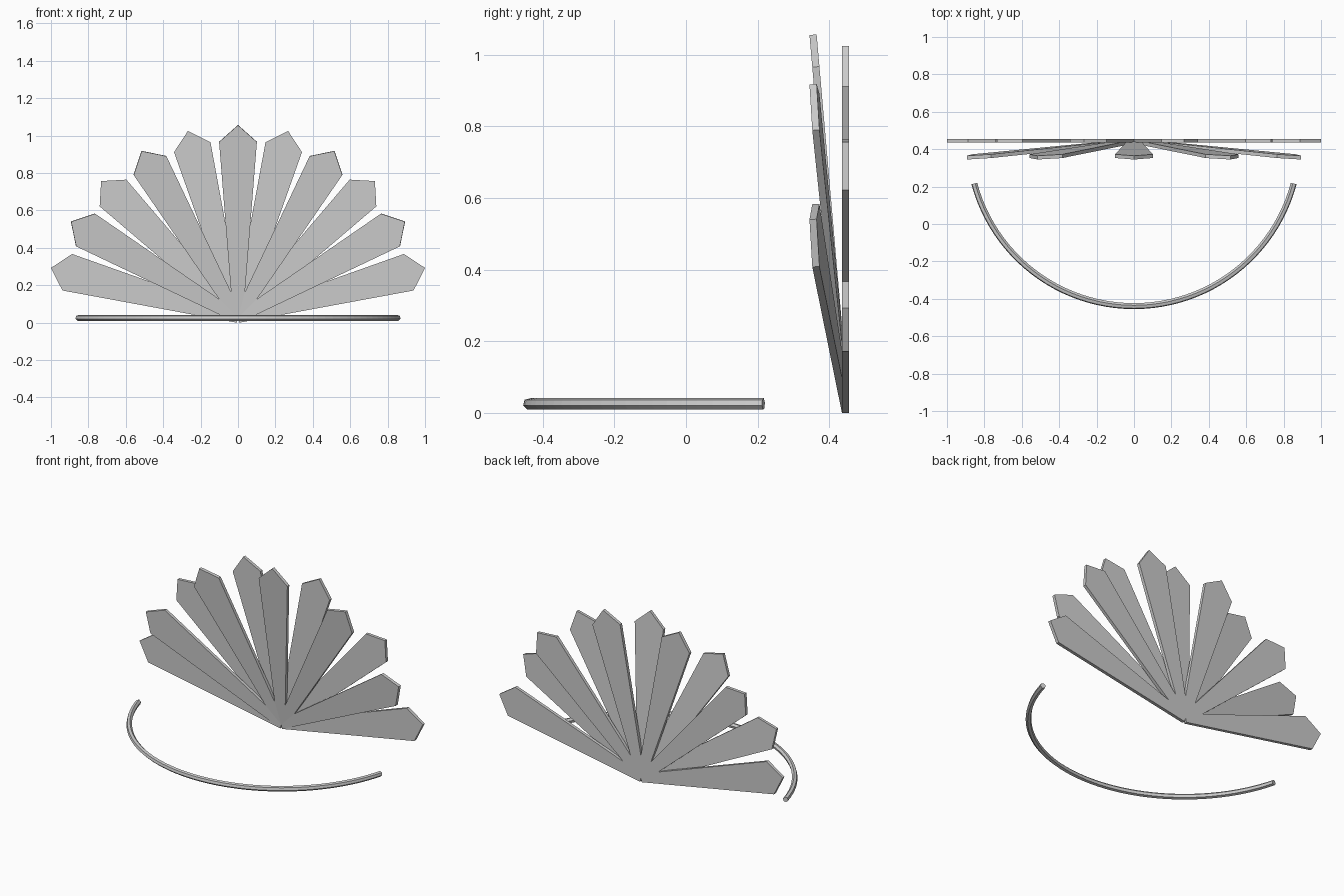
import bpy, bmesh
from math import radians, sin, cos
from mathutils import Matrix, Vector

cube = bpy.data.objects.get("Cube")
if cube:
    bpy.data.objects.remove(cube, do_unlink=True)

# One plain grey for everything
GREY = (0.6, 0.6, 0.6, 1.0)
grey = bpy.data.materials.new("light_grey")
grey.use_nodes = True
grey.diffuse_color = GREY
grey.node_tree.nodes["Principled BSDF"].inputs["Base Color"].default_value = GREY

PIVOT = Vector((0, 0.445, 0.025))
SPREAD = 75          # degrees each side of the centre line


def add_object(name, bm):
    bmesh.ops.recalc_face_normals(bm, faces=bm.faces)
    mesh = bpy.data.meshes.new(name)
    bm.to_mesh(mesh)
    bm.free()
    mesh.materials.append(grey)
    obj = bpy.data.objects.new(name, mesh)
    bpy.context.collection.objects.link(obj)
    return obj


def add_petal(name, angle, tilt):
    """Tapered blade with a pointed end, swung about the pivot."""
    base, shoulder, thick = 0.026, 0.101, 0.02
    outline = [(-base, 0), (base, 0), (shoulder, 0.945), (0, 1.035), (-shoulder, 0.945)]
    bm = bmesh.new()
    face = bm.faces.new([bm.verts.new((x, -thick / 2, z)) for x, z in outline])
    ext = bmesh.ops.extrude_face_region(bm, geom=[face])
    verts = [v for v in ext["geom"] if isinstance(v, bmesh.types.BMVert)]
    bmesh.ops.translate(bm, verts=verts, vec=(0, thick, 0))
    bm.transform(Matrix.Translation(PIVOT)
                 @ Matrix.Rotation(radians(angle), 4, 'Y')
                 @ Matrix.Rotation(radians(tilt), 4, 'X'))
    return add_object(name, bm)


# Fan of petals: every other one leans forward
for i in range(-5, 6):
    leaning = i % 2 == 0
    kind = "leaning_petal" if leaning else "upright_petal"
    add_petal(f"{kind}_{i + 6}", i * SPREAD / 5, 5 if leaning else 0)


# Six-sided rail bent in an arc in front of the fan
def add_rail(name, radius, tube, height, steps=48, sides=6):
    bm = bmesh.new()
    rings = []
    for s in range(steps + 1):
        a = radians(-SPREAD + 2 * SPREAD * s / steps)
        ring = []
        for k in range(sides):
            t = radians(-15 + 360 * k / sides)
            r = radius + tube * cos(t)
            ring.append(bm.verts.new((r * sin(a), PIVOT.y - r * cos(a),
                                      height + tube * sin(t))))
        rings.append(ring)
    for a, b in zip(rings, rings[1:]):
        for k in range(sides):
            n = (k + 1) % sides
            bm.faces.new((a[k], a[n], b[n], b[k]))
    bm.faces.new(rings[0])
    bm.faces.new(rings[-1])
    return add_object(name, bm)


add_rail("front_rail", 0.884, 0.0165, 0.025)
